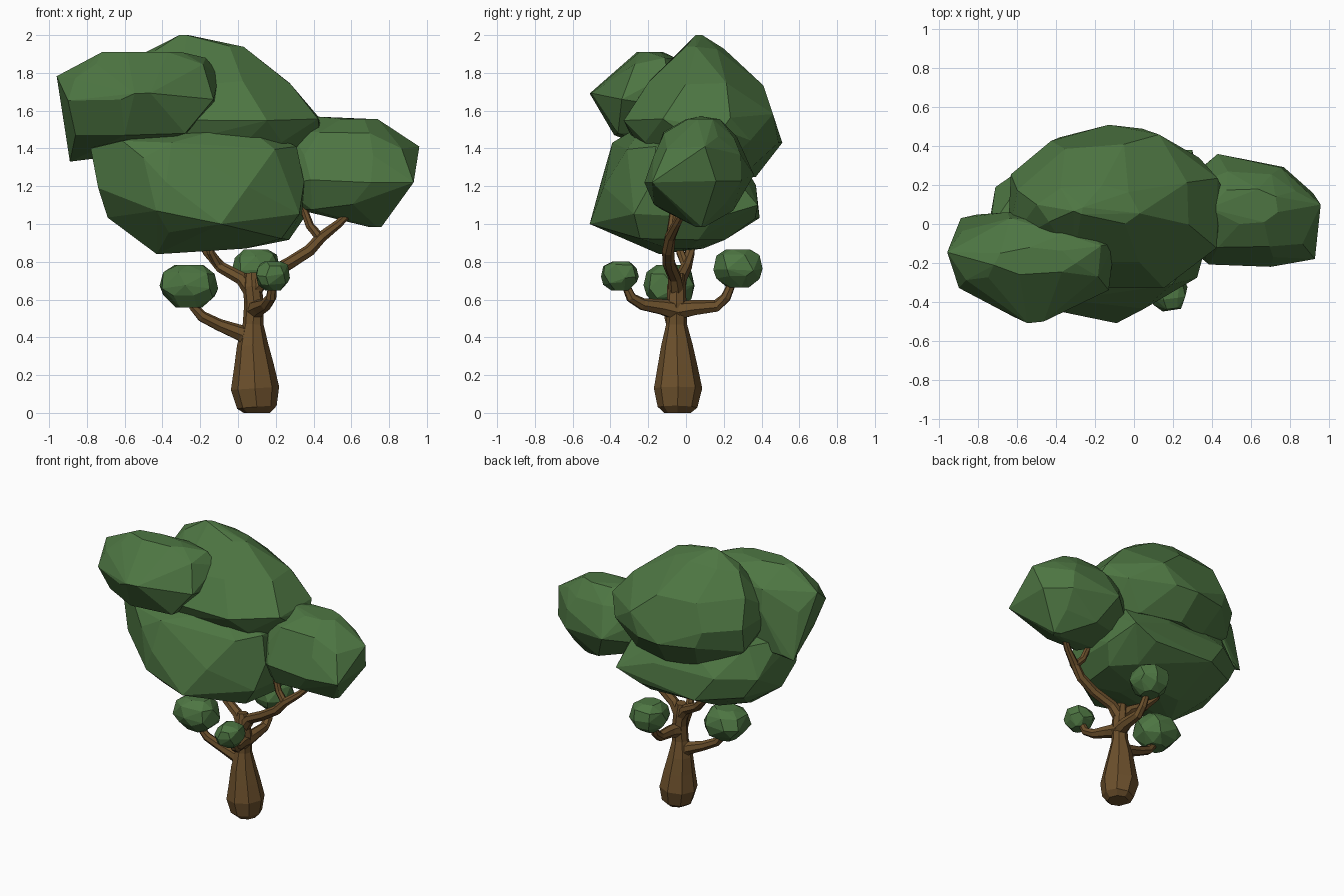
import bpy, bmesh, math, random
from mathutils import Vector

if "Cube" in bpy.data.objects:
    bpy.data.objects.remove(bpy.data.objects["Cube"])

random.seed(4)


def material(name, color):
    m = bpy.data.materials.new(name)
    m.diffuse_color = color
    m.use_nodes = True
    m.node_tree.nodes["Principled BSDF"].inputs["Base Color"].default_value = m.diffuse_color
    return m


leaf = material("leaf_green", (0.075, 0.18, 0.055, 1))
bark = material("bark_brown", (0.15, 0.08, 0.025, 1))


def finish(bm, name, mat):
    bmesh.ops.recalc_face_normals(bm, faces=bm.faces)
    me = bpy.data.meshes.new(name)
    bm.to_mesh(me)
    bm.free()
    me.materials.append(mat)
    bpy.context.collection.objects.link(bpy.data.objects.new(name, me))


def foliage(name, rings, sides=7, jitter=0.025, power=1.0, corners=()):
    """Faceted clump: hull of rings given as (z, xmin, xmax, ymin, ymax)
    plus a few protruding corners. A power below 1 makes the rings boxier."""
    bm = bmesh.new()
    for i, (z, x0, x1, y0, y1) in enumerate(rings):
        start = random.uniform(0, 1)
        pts = []
        for k in range(sides):
            a = 2 * math.pi * (k + start + random.uniform(-.2, .2)) / sides
            pts.append([math.copysign(abs(c) ** power, c) for c in (math.cos(a), math.sin(a))])
        lx, hx = min(p[0] for p in pts), max(p[0] for p in pts)
        ly, hy = min(p[1] for p in pts), max(p[1] for p in pts)
        dz = 0 if i in (0, len(rings) - 1) else jitter
        for px, py in pts:
            bm.verts.new((x0 + (px - lx) / (hx - lx) * (x1 - x0),
                          y0 + (py - ly) / (hy - ly) * (y1 - y0),
                          z + random.uniform(-dz, dz)))
    for c in corners:
        bm.verts.new(c)
    res = bmesh.ops.convex_hull(bm, input=bm.verts[:])
    junk = {g for g in res["geom_interior"] + res["geom_unused"]
            if isinstance(g, bmesh.types.BMVert)}
    bmesh.ops.delete(bm, geom=list(junk), context='VERTS')
    # merge slivers into broad facets
    bmesh.ops.remove_doubles(bm, verts=bm.verts[:], dist=0.03)
    bmesh.ops.dissolve_limit(bm, angle_limit=math.radians(7),
                             verts=bm.verts[:], edges=bm.edges[:])
    finish(bm, name, leaf)


def small_foliage(name, c, r):
    rings = [(c[2] + r[2] * h, c[0] - r[0] * s, c[0] + r[0] * s,
              c[1] - r[1] * s, c[1] + r[1] * s)
             for h, s in ((1, .5), (.65, .88), (0, 1), (-.5, .88), (-1, .45))]
    foliage(name, rings, 7, 0.012, 0.85)


def limb(name, path, sides=7):
    """Tapered tube through (x, y, z, radius) points."""
    bm = bmesh.new()
    pts = [Vector(p[:3]) for p in path]
    rings = []
    for i, p in enumerate(pts):
        t = (pts[min(i + 1, len(pts) - 1)] - pts[max(i - 1, 0)]).normalized()
        ref = Vector((1, 0, 0)) if abs(t.z) > 0.8 else Vector((0, 0, 1))
        u = (ref - t * ref.dot(t)).normalized()
        v = t.cross(u)
        ring = []
        for k in range(sides):
            a = 2 * math.pi * k / sides
            ring.append(bm.verts.new(p + (u * math.cos(a) + v * math.sin(a)) * path[i][3]))
        if rings:
            # align the ring with the previous one to avoid twisting
            j = min(range(sides), key=lambda s: sum(
                (ring[(k + s) % sides].co - rings[-1][k].co).length for k in range(sides)))
            ring = ring[j:] + ring[:j]
            for k in range(sides):
                n = (k + 1) % sides
                bm.faces.new((rings[-1][k], rings[-1][n], ring[n], ring[k]))
        rings.append(ring)
    bm.faces.new(rings[0])
    bm.faces.new(rings[-1])
    finish(bm, name, bark)


# large canopy clumps
foliage("upper_canopy", [
    (2.0, -.31, -.25, .05, .09), (1.92, -.5, .03, -.03, .2), (1.75, -.6, .28, -.2, .41),
    (1.57, -.65, .43, -.33, .46), (1.42, -.62, .44, -.28, .49), (1.25, -.45, .3, -.15, .37)],
    8, corners=[(-.13, .51, 1.43), (.45, .19, 1.5)])
foliage("left_canopy", [
    (1.91, -.72, -.3, -.26, -.12), (1.86, -.82, -.17, -.33, -.05), (1.77, -.96, -.1, -.36, .03),
    (1.67, -.62, -.42, -.51, -.4), (1.65, -.9, -.12, -.43, .06), (1.48, -.86, -.25, -.34, .06),
    (1.36, -.87, -.65, -.05, .05)],
    corners=[(-.28, -.36, 1.48), (-.13, -.34, 1.66), (-.6, -.38, 1.47), (-.89, .03, 1.33)])
foliage("front_canopy", [
    (1.515, -.3, .1, -.25, 0), (1.42, -.74, .31, -.39, .24), (1.2, -.74, .35, -.45, .37),
    (1.05, -.69, .35, -.47, .39), (.94, -.57, .27, -.36, .25), (.87, -.4, .04, -.18, .09)],
    8, .025, .82, [(-.09, -.51, 1.0), (-.78, -.2, 1.4), (-.43, -.14, .84), (.3, .38, 1.1),
                   (-.5, -.4, 1.35), (-.5, .3, 1.06)])
foliage("right_canopy", [
    (1.555, .4, .74, 0, .18), (1.47, .28, .83, -.12, .27), (1.38, .22, .93, -.17, .31),
    (1.22, .22, .92, -.22, .31), (1.09, .32, .82, -.17, .25), (.985, .69, .76, .05, .1)],
    8, .02, .82, [(.93, -.18, 1.22), (.43, .36, 1.26), (.96, .1, 1.41), (.38, .08, 1.57)])

# small leaf tufts on the lower branches
small_foliage("left_tuft", (-.26, -.09, .67), (.155, .135, .112))
small_foliage("front_tuft", (.185, -.35, .725), (.09, .1, .077))
small_foliage("back_tuft", (.095, .275, .765), (.127, .13, .1))

# trunk
limb("trunk", [(.1, -.045, 0, .07), (.1, -.045, .03, .105), (.09, -.042, .13, .128),
               (.085, -.045, .25, .105), (.078, -.048, .36, .083), (.08, -.05, .47, .055),
               (.085, -.05, .58, .052), (.075, -.05, .67, .05), (.07, -.045, .74, .035)], 8)
# branches
limb("left_low_branch", [(.08, -.05, .36, .055), (.02, -.055, .42, .045), (-.1, -.07, .465, .033),
                         (-.19, -.085, .51, .03), (-.235, -.09, .56, .025), (-.25, -.09, .64, .02)])
limb("front_low_branch", [(.085, -.04, .54, .055), (.115, -.13, .56, .042), (.15, -.23, .575, .033),
                          (.175, -.29, .61, .028), (.185, -.33, .7, .02)])
limb("back_low_branch", [(.085, -.06, .54, .055), (.1, .04, .555, .042), (.1, .16, .565, .033),
                         (.1, .21, .61, .028), (.095, .25, .7, .02)])
limb("left_high_branch", [(.075, -.05, .64, .045), (.02, -.03, .71, .036), (-.09, 0, .77, .031),
                          (-.16, .02, .85, .027), (-.22, .03, .95, .022)])
limb("left_high_twig", [(-.1, .0, .78, .026), (-.145, -.03, .85, .022), (-.16, -.05, .95, .02)])
limb("right_high_branch", [(.08, -.05, .64, .045), (.14, -.06, .72, .036), (.27, -.09, .79, .034),
                           (.38, -.095, .86, .033), (.44, -.085, .93, .03),
                           (.53, -.05, 1.0, .023), (.6, -.01, 1.07, .02)])
limb("right_high_twig", [(.44, -.085, .92, .027), (.38, -.075, .99, .023), (.34, -.06, 1.1, .02)])
